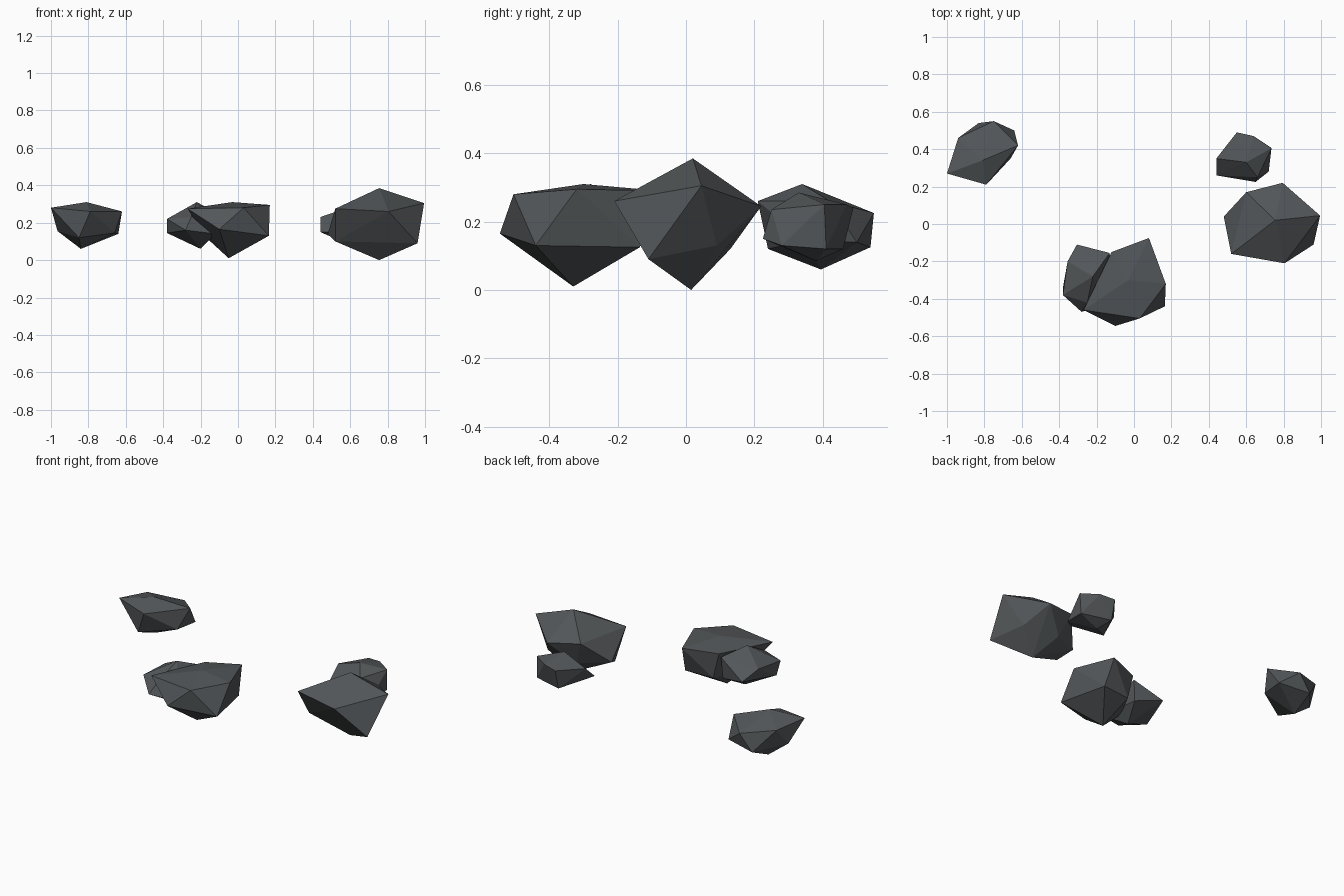
import bpy, bmesh

stone = bpy.data.materials.new("dark slate grey")
stone.diffuse_color = (0.085, 0.093, 0.098, 1)


def rock(name, bottom, lower, upper, top):
    """Faceted boulder: hull around a base point, two rough rings and a peak."""
    bm = bmesh.new()
    for p in [bottom, *lower, *upper, top]:
        bm.verts.new(p)
    res = bmesh.ops.convex_hull(bm, input=bm.verts[:])
    loose = [v for v in bm.verts if not v.link_faces]
    bmesh.ops.delete(bm, geom=loose, context='VERTS')
    bmesh.ops.recalc_face_normals(bm, faces=bm.faces[:])
    mesh = bpy.data.meshes.new(name)
    bm.to_mesh(mesh)
    bm.free()
    mesh.materials.append(stone)
    bpy.context.collection.objects.link(bpy.data.objects.new(name, mesh))


# back left boulder
rock("rock_back_left", (-.84, .395, .06),
     [(-.66, .35, .145), (-.85, .24, .12), (-.965, .38, .155), (-.83, .54, .125), (-.64, .50, .14)],
     [(-.79, .21, .26), (-1, .27, .28), (-.94, .46, .26), (-.75, .55, .225), (-.62, .42, .26)],
     (-.81, .34, .31))

# large front boulder
rock("rock_front_large", (-.05, -.33, .01),
     [(.165, -.44, .13), (-.10, -.545, .165), (-.17, -.32, .12), (-.08, -.15, .12), (.10, -.135, .125)],
     [(.03, -.505, .28), (-.27, -.46, .275), (-.12, -.15, .28), (.08, -.075, .29), (.17, -.32, .295)],
     (-.03, -.30, .31))

# small boulder leaning into the front one
rock("rock_front_small", (-.20, -.29, .06),
     [(-.12, -.42, .14), (-.28, -.47, .16), (-.38, -.34, .145), (-.305, -.11, .17), (-.14, -.16, .13)],
     [(-.25, -.42, .23), (-.38, -.38, .22), (-.355, -.20, .23), (-.13, -.155, .26)],
     (-.22, -.28, .31))

# large right boulder
rock("rock_right_large", (.755, .015, 0),
     [(.96, -.11, .09), (.52, -.05, .10), (.48, .04, .14), (.66, .13, .12), (.88, .09, .13)],
     [(.805, -.21, .26), (.52, -.16, .275), (.60, .17, .27), (.795, .22, .245), (.995, .045, .305)],
     (.755, .02, .385))

# small right boulder at the back
rock("rock_right_small", (.59, .38, .085),
     [(.72, .28, .13), (.65, .225, .15), (.44, .26, .15), (.55, .46, .12), (.73, .41, .12)],
     [(.66, .25, .235), (.44, .35, .23), (.55, .49, .24), (.64, .47, .25), (.735, .405, .25)],
     (.60, .33, .285))
